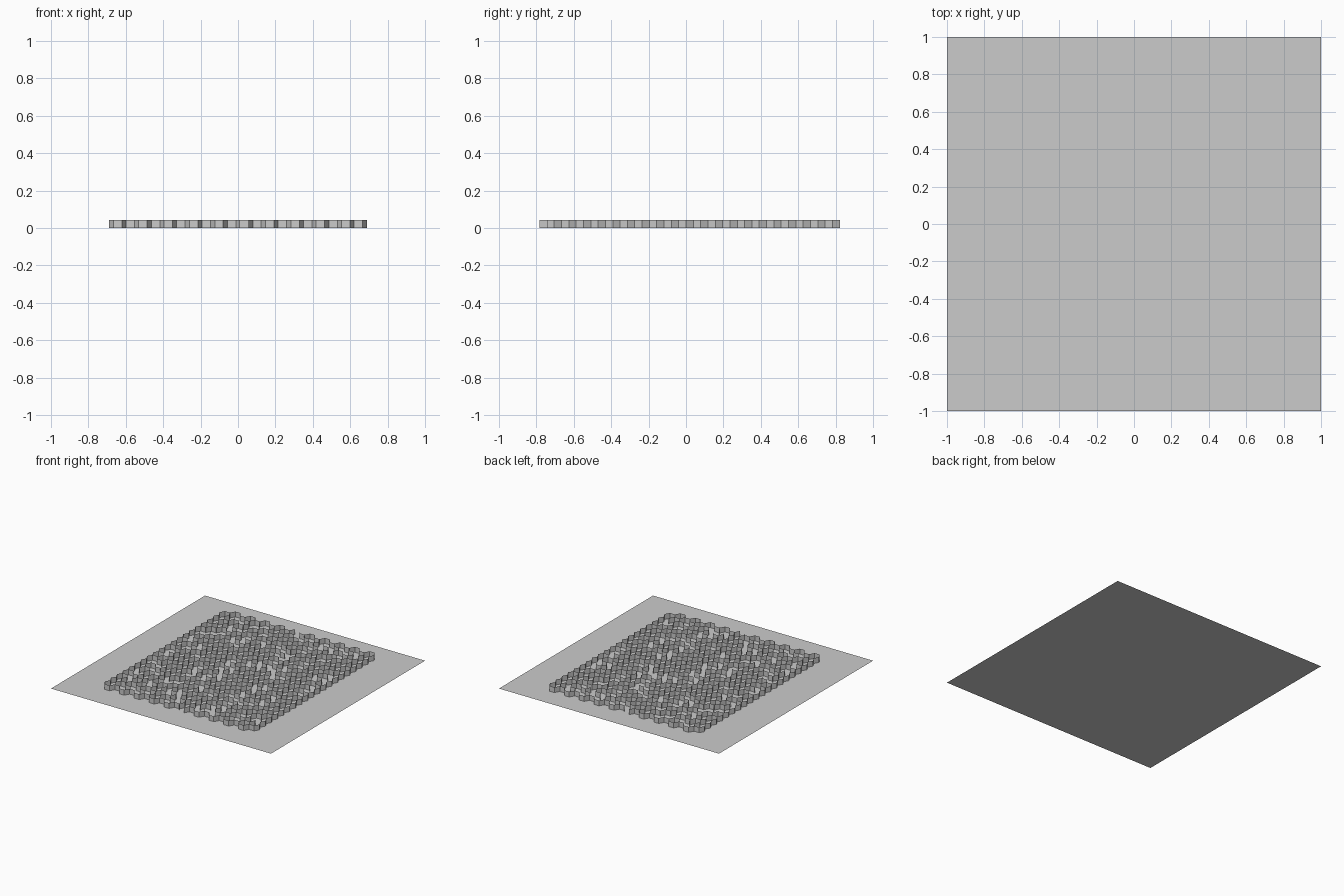
import bpy, bmesh, math, random

if "Cube" in bpy.data.objects:
    bpy.data.objects.remove(bpy.data.objects["Cube"])

N = 20                       # cells per side
A = 2.0 * 0.0226             # hexagon side length
H = 0.044                    # wall height
ROW = math.sqrt(3) * A
random.seed(7)


def make_object(name, bm):
    mesh = bpy.data.meshes.new(name)
    bm.to_mesh(mesh)
    bm.free()
    obj = bpy.data.objects.new(name, mesh)
    bpy.context.collection.objects.link(obj)
    return obj


def centre(c, r):
    # odd columns sit half a cell further back
    return (c - (N - 1) / 2) * 1.5 * A, (r - (N - 1) / 2 + 0.5 * (c % 2)) * ROW


def neighbour(c, r, side):
    # sides counter-clockwise from the back-right one (30 degrees)
    odd = c % 2
    dc, dr = [(1, odd), (0, 1), (-1, odd), (-1, odd - 1), (0, -1), (1, odd - 1)][side]
    c, r = c + dc, r + dr
    return (c, r) if 0 <= c < N and 0 <= r < N else None


# floor plate
bm = bmesh.new()
bmesh.ops.create_grid(bm, x_segments=1, y_segments=1, size=1.0)
make_object("floor", bm)

# carve the passages with a depth-first walk
start = (10, 0)
seen, stack, open_sides = {start}, [start], set()
while stack:
    cell = stack[-1]
    options = [(s, neighbour(*cell, s)) for s in range(6)]
    options = [(s, n) for s, n in options if n and n not in seen]
    if not options:
        stack.pop()
        continue
    s, n = random.choice(options)
    open_sides.update({(cell, s), (n, (s + 3) % 6)})
    seen.add(n)
    stack.append(n)

# front entrance and back exit
open_sides.add(((10, 0), 4))
open_sides.add(((9, N - 1), 1))

# thin upright walls on every closed side
bm = bmesh.new()
for c in range(N):
    for r in range(N):
        x, y = centre(c, r)
        for s in range(6):
            if ((c, r), s) in open_sides:
                continue
            if s >= 3 and neighbour(c, r, s):
                continue     # shared wall is drawn by the other cell
            p, q = [(x + A * math.cos(math.radians(60 * k)),
                     y + A * math.sin(math.radians(60 * k))) for k in (s, s + 1)]
            bm.faces.new([bm.verts.new(v) for v in
                          ((*p, 0), (*q, 0), (*q, H), (*p, H))])
bmesh.ops.remove_doubles(bm, verts=bm.verts, dist=0.001)
make_object("maze_walls", bm)
